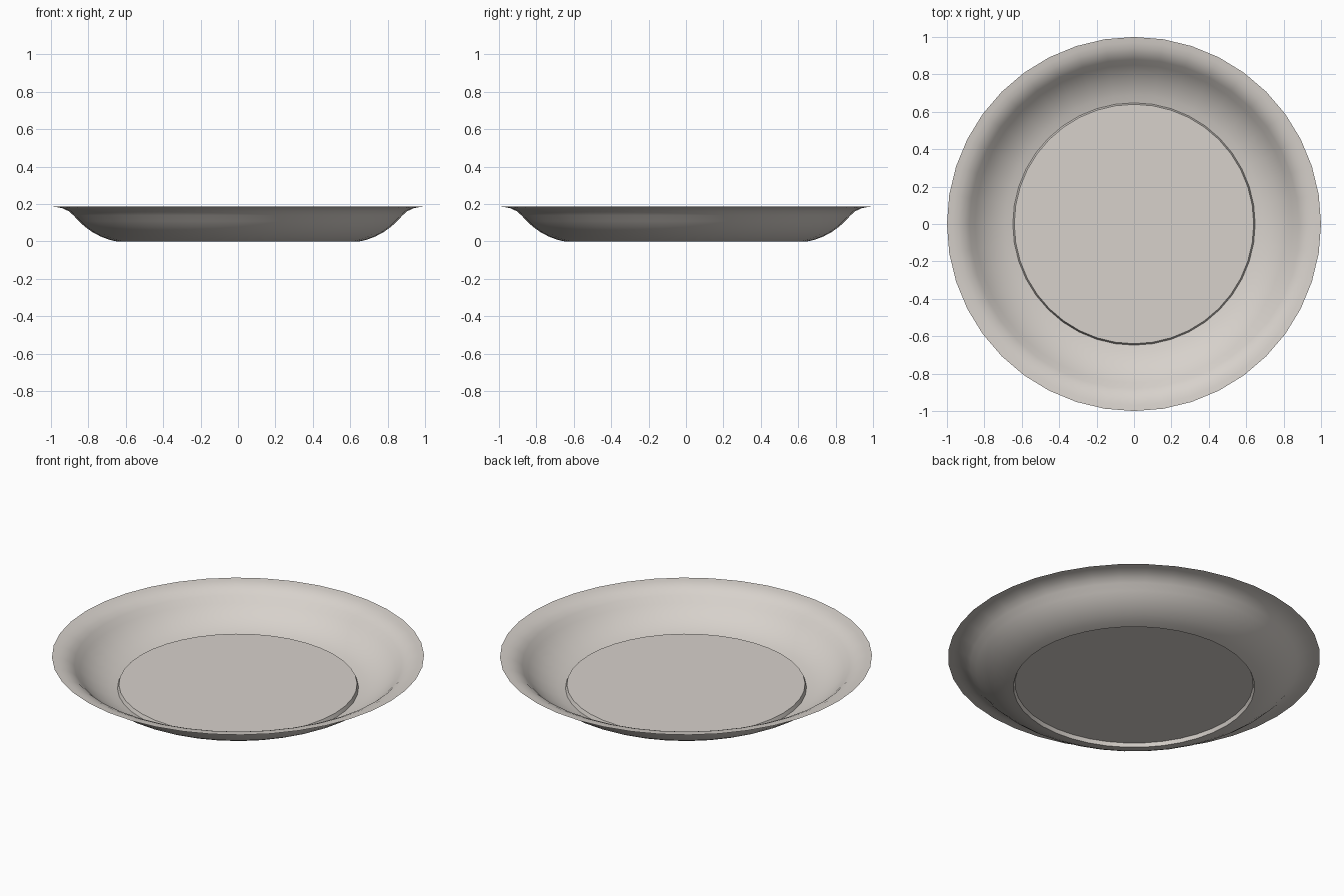
import bpy, bmesh, math

cube = bpy.data.objects.get("Cube")
if cube:
    bpy.data.objects.remove(cube, do_unlink=True)

SEGMENTS = 40

# Glazed ceramic colour
ceramic = bpy.data.materials.new("warm_white_ceramic")
ceramic.use_nodes = True
colour = (0.68, 0.64, 0.60, 1)
ceramic.diffuse_color = colour
ceramic.node_tree.nodes["Principled BSDF"].inputs["Base Color"].default_value = colour

# Radius and height, from the raised centre over the foot step to the rim
profile = [(0.64, 0.022), (0.648, 0.0), (0.69, 0.01), (0.735, 0.027),
           (0.78, 0.051), (0.82, 0.08), (0.85, 0.108), (0.88, 0.14),
           (0.905, 0.162), (0.94, 0.178), (0.97, 0.184), (1.0, 0.187)]

bm = bmesh.new()
rings = []
for radius, height in profile:
    rings.append([bm.verts.new((radius * math.cos(a), radius * math.sin(a), height))
                  for a in (math.tau * i / SEGMENTS for i in range(SEGMENTS))])

# Flat centre, then bands out to the rim
bm.faces.new(rings[0])
for inner, outer in zip(rings, rings[1:]):
    for i in range(SEGMENTS):
        j = (i + 1) % SEGMENTS
        bm.faces.new((inner[i], outer[i], outer[j], inner[j]))

mesh = bpy.data.meshes.new("plate")
bm.to_mesh(mesh)
bm.free()
mesh.materials.append(ceramic)
plate = bpy.data.objects.new("plate", mesh)
bpy.context.collection.objects.link(plate)

# Smooth bowl with crisp edges at the foot step
bpy.context.view_layer.objects.active = plate
plate.select_set(True)
bpy.ops.object.shade_smooth_by_angle(angle=math.radians(30))
